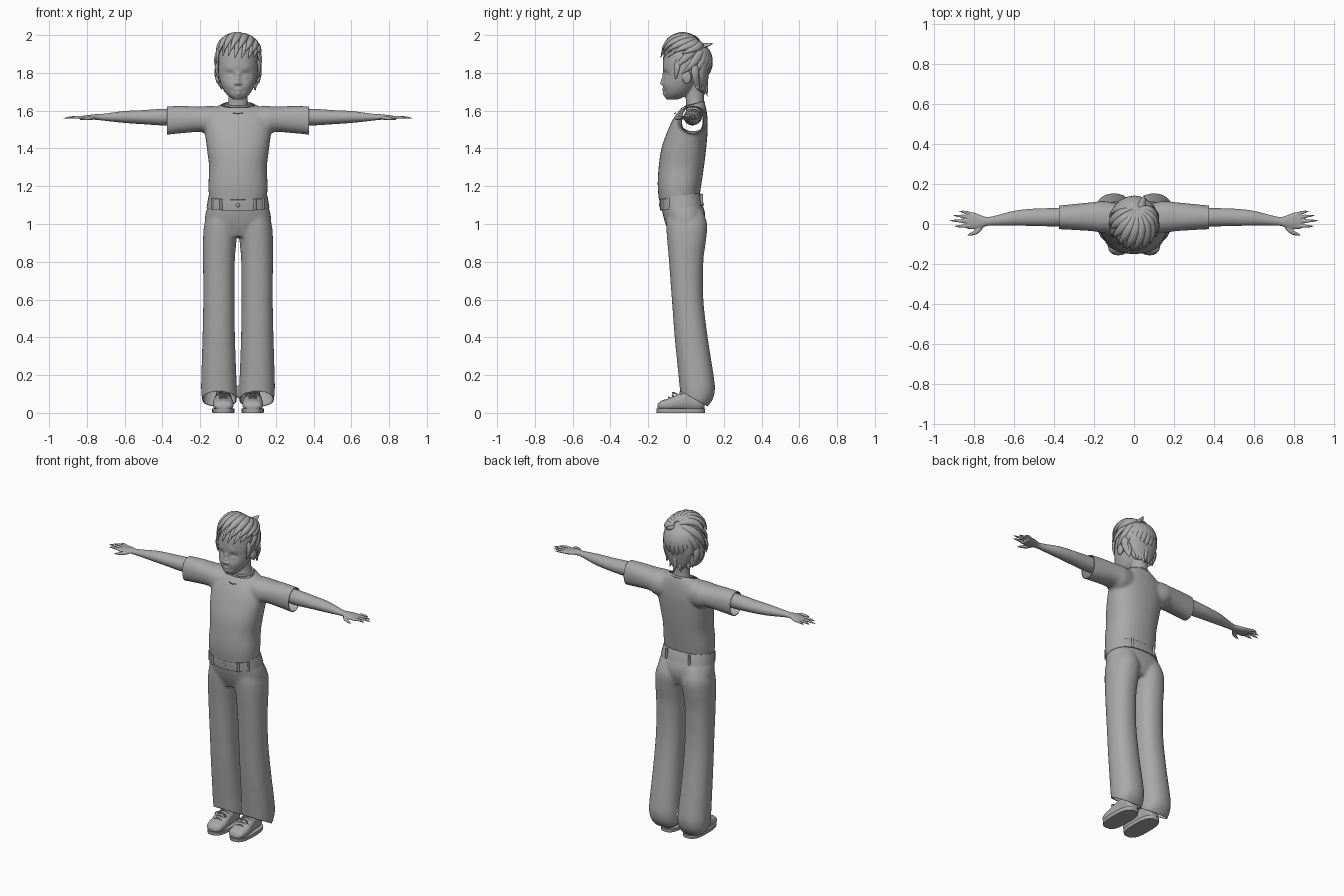
import bpy, bmesh, math, random
from mathutils import Vector, Matrix

random.seed(4)
if "Cube" in bpy.data.objects:
    bpy.data.objects.remove(bpy.data.objects["Cube"], do_unlink=True)

grey = bpy.data.materials.new("plain grey")
grey.use_nodes = True
COLOUR = (.4, .4, .4, 1)
grey.diffuse_color = COLOUR
grey.node_tree.nodes["Principled BSDF"].inputs["Base Color"].default_value = COLOUR

SIDES = (1, -1)
AXES = {"X": (0, 1, 2), "Y": (1, 0, 2), "Z": (2, 0, 1)}


def spline(rows, steps=5):
    """Catmull-Rom interpolation of equal-length rows."""
    rows = [Vector(r) for r in rows]
    out = []
    for i in range(len(rows) - 1):
        a, b, c, d = (rows[min(max(k, 0), len(rows) - 1)] for k in range(i - 1, i + 3))
        for s in range(steps):
            t = s / steps
            out.append(b + (c - a) * t / 2 + (a * 2 - b * 5 + c * 4 - d) * t * t / 2
                       + (b * 3 - a - c * 3 + d) * t ** 3 / 2)
    return out + [rows[-1]]


def skin(bm, rings):
    """Join rings of points into a capped tube."""
    rings = [[bm.verts.new(p) for p in ring] for ring in rings]
    n = len(rings[0])
    for lo, hi in zip(rings, rings[1:]):
        for i in range(n):
            bm.faces.new((lo[i], lo[(i + 1) % n], hi[(i + 1) % n], hi[i]))
    bm.faces.new(rings[0][::-1])
    bm.faces.new(rings[-1])


def loft(bm, axis, rows, side=1, power=2.0, tilt=0, n=32):
    """Rounded sections; a row is (position, min, max, min, max) along the axes."""
    main, u, v = AXES[axis]
    rings = []
    for t, a, b, c, d in spline(rows):
        ring = []
        for i in range(n):
            ang = math.tau * i / n
            cu, sv = math.cos(ang), math.sin(ang)
            p = Vector()
            p[u] = (a + b) / 2 + (b - a) / 2 * math.copysign(abs(cu) ** (2 / power), cu)
            p[v] = (c + d) / 2 + (d - c) / 2 * math.copysign(abs(sv) ** (2 / power), sv)
            p[main] = t + tilt * (p[v] - (c + d) / 2)
            p.x *= side
            ring.append(p)
        rings.append(ring)
    skin(bm, rings)


def even(rows):
    """Expand (z, half width, front, back) to full loft rows."""
    return [(z, -w, w, f, b) for z, w, f, b in rows]


def strand(bm, points, width, thick, out, taper=True, n=10):
    """A flattened tube along a path; out(p) gives the surface direction."""
    path = spline(points, 4)
    rings = []
    for i, p in enumerate(path):
        t = i / (len(path) - 1)
        along = (path[min(i + 1, len(path) - 1)] - path[max(i - 1, 0)]).normalized()
        across = along.cross(out(p)).normalized()
        up = across.cross(along)
        k = max(.06, (1 - t ** 3) * (.5 + .5 * min(1, 3 * t))) if taper else 1
        rings.append([p + across * width * k * math.cos(math.tau * j / n)
                      + up * thick * k * math.sin(math.tau * j / n) for j in range(n)])
    skin(bm, rings)


def ball(bm, centre, radii):
    bmesh.ops.create_uvsphere(bm, u_segments=24, v_segments=16, radius=1,
                              matrix=Matrix.Translation(centre) @ Matrix.Diagonal((*radii, 1)))


def finish(name, bm, voxel=0, cuts=(), smooth=4, shell=0, sculpt=None, angle=60):
    """Make the object; optionally fuse its pieces, trim hems and thicken the cloth."""
    bmesh.ops.recalc_face_normals(bm, faces=bm.faces)
    mesh = bpy.data.meshes.new(name)
    bm.to_mesh(mesh)
    bm.free()
    obj = bpy.data.objects.new(name, mesh)
    bpy.context.collection.objects.link(obj)
    if voxel:
        mod = obj.modifiers.new("fuse", "REMESH")
        mod.mode, mod.voxel_size = "VOXEL", voxel
        mod = obj.modifiers.new("soften", "SMOOTH")
        mod.iterations = smooth
        graph = bpy.context.evaluated_depsgraph_get()
        mesh = bpy.data.meshes.new_from_object(obj.evaluated_get(graph))
        obj.modifiers.clear()
        bm = bmesh.new()
        bm.from_mesh(mesh)
        for co, normal in cuts:
            bmesh.ops.bisect_plane(bm, geom=bm.verts[:] + bm.edges[:] + bm.faces[:],
                                   plane_co=co, plane_no=normal, clear_outer=True)
        for v in bm.verts if sculpt else ():
            sculpt(v.co)
        bm.to_mesh(mesh)
        bm.free()
        obj.data = mesh
    if shell:
        mod = obj.modifiers.new("cloth thickness", "SOLIDIFY")
        mod.thickness = shell
    obj.data.materials.clear()
    obj.data.materials.append(grey)
    bpy.ops.object.select_all(action="DESELECT")
    obj.select_set(True)
    bpy.context.view_layer.objects.active = obj
    bpy.ops.object.shade_smooth_by_angle(angle=math.radians(angle))
    return obj


# Shirt: torso and sleeves fused, open at hem, cuffs and neck
bm = bmesh.new()
loft(bm, "Z", even([(1.1, .15, -.14, .065), (1.2, .157, -.15, .08), (1.3, .153, -.145, .095),
                    (1.4, .165, -.13, .107), (1.5, .175, -.095, .115), (1.57, .16, -.06, .113),
                    (1.62, .11, -.02, .105), (1.65, .06, .0, .095)]), power=2.3)
for s in SIDES:
    loft(bm, "X", [(.06, -.04, .1, 1.47, 1.62), (.15, -.045, .115, 1.47, 1.625),
                   (.2, -.037, .11, 1.487, 1.622), (.3, -.03, .1, 1.48, 1.625),
                   (.4, -.025, .09, 1.47, 1.622)], s, power=2.2)
finish("shirt", bm, .009, [((s * .375, 0, 0), (s, 0, 0)) for s in SIDES]
       + [((0, -.03, 1.145), (0, .15, -1)), ((0, .04, 1.635), (0, -.3, 1))], smooth=6, shell=.004)

# Collar band and small neckline seam
bm = bmesh.new()
ring = [Vector((.062 * math.sin(a), .045 - .05 * math.cos(a), 1.632 - .012 * math.cos(a)))
        for a in (math.tau * i / 16 for i in range(17))]
strand(bm, ring, .006, .006, lambda p: Vector((p.x, p.y - .045, 0)), taper=False)
strand(bm, [(-.025, -.056, 1.588), (0, -.06, 1.585), (.025, -.056, 1.588)], .002, .004,
       lambda p: Vector((0, -1, 0)), taper=False)
finish("collar", bm)

# Trousers: hips and two flared legs with slanted hems
bm = bmesh.new()
loft(bm, "Z", even([(.94, .12, -.08, .08), (1, .172, -.105, .1), (1.05, .173, -.12, .1),
                    (1.1, .16, -.13, .085), (1.15, .152, -.135, .07)]), tilt=.1, power=2.3)
for s in SIDES:
    loft(bm, "Z", [(.0, .02, .17, -.01, .08), (.06, .008, .188, -.025, .135),
                   (.12, .006, .195, -.032, .153), (.2, .009, .194, -.04, .146),
                   (.4, .016, .188, -.06, .115), (.6, .019, .184, -.075, .092),
                   (.8, .017, .185, -.09, .092), (.92, .007, .185, -.1, .107),
                   (1, .0, .178, -.105, .112), (1.07, .02, .15, -.1, .09)], s, power=2.2)
finish("trousers", bm, .009, [((0, .04, .075), (0, -.5, -.9))], smooth=6, shell=.004)

# Waistband with loops and a front button
bm = bmesh.new()
loft(bm, "Z", even([(1.085, .166, -.136, .095), (1.12, .161, -.139, .086),
                    (1.15, .156, -.14, .076)]), tilt=.12, power=2.3)
finish("waistband", bm, angle=50)
bm = bmesh.new()
for s in SIDES:
    for x, y in ((.09, -.125), (.135, -.09), (.08, .082)):
        z = 1.115 + .12 * (y + .03)
        strand(bm, [(s * x, y, z - .03), (s * x, y, z + .03)], .007, .008,
               lambda p: Vector((p.x, p.y * 2, 0)), taper=False)
ball(bm, (0, -.138, 1.1), (.01, .006, .01))
finish("belt_loops", bm)

# Bare arms with fingers
for s, label in zip(SIDES, ("left", "right")):
    bm = bmesh.new()
    loft(bm, "X", [(.3, -.01, .085, 1.525, 1.61), (.4, -.012, .08, 1.522, 1.61),
                   (.5, -.01, .077, 1.528, 1.603), (.6, -.008, .066, 1.535, 1.598),
                   (.72, -.008, .036, 1.548, 1.583), (.76, -.018, .042, 1.552, 1.581),
                   (.8, -.026, .058, 1.55, 1.576), (.835, -.024, .06, 1.55, 1.571)], s)
    tips = ((.878, .065), (.91, .043), (.93, .017), (.905, -.012))
    for i, (x, y) in enumerate(tips):
        strand(bm, [(s * .81, .048 - .02 * i, 1.563), (s * (.81 + x) / 2, y * .9, 1.565),
                    (s * x, y, 1.559)], .0095, .009, lambda p: Vector((0, 0, 1)))
    strand(bm, [(s * .755, -.005, 1.563), (s * .79, -.04, 1.56), (s * .837, -.057, 1.552)],
           .014, .011, lambda p: Vector((0, 0, 1)))
    finish(label + "_arm", bm, .004, smooth=3)

# Shoes: flat sole, rounded upper, laces, and the ankle above
for s, label in zip(SIDES, ("left", "right")):
    bm = bmesh.new()
    loft(bm, "Z", [(0, .02, .136, -.155, .1), (.022, .018, .138, -.157, .102)], s, power=2.8)
    finish(label + "_sole", bm, angle=40)
    bm = bmesh.new()
    loft(bm, "Y", [(-.152, .055, .1, .02, .04), (-.135, .03, .125, .015, .062),
                   (-.09, .023, .133, .01, .078), (-.04, .028, .13, .01, .1),
                   (.02, .033, .122, .01, .12), (.07, .037, .118, .01, .11),
                   (.097, .05, .1, .02, .09)], s, power=2.4)
    loft(bm, "Z", [(.06, .04, .115, .0, .085), (.25, .045, .12, .0, .09)], s)
    finish(label + "_shoe", bm, .005)
    bm = bmesh.new()
    for k in range(4):
        y, z = -.085 + .02 * k, .081 + .009 * k
        strand(bm, [(s * .045, y, z - .012), (s * .078, y - .006, z + .002),
                    (s * .111, y, z - .012)], .005, .004, lambda p: Vector((0, 0, 1)), taper=False)
    for dx in SIDES:
        strand(bm, [(s * .078, -.05, .1), (s * .078 + dx * .025, -.07, .108),
                    (s * .078 + dx * .04, -.065, .085)], .006, .004, lambda p: Vector((0, 0, 1)))
    finish(label + "_laces", bm)

# Head and neck, with features pressed in and out: (x, z, radius, depth)
PRESSES = [(.043, 1.787, .024, .013), (.043, 1.78, .014, -.009), (.045, 1.82, .02, -.004),
           (.055, 1.735, .03, -.004), (.013, 1.743, .008, -.008), (.03, 1.703, .012, .003)]
PRESSES += [(-x, z, r, d) for x, z, r, d in PRESSES]
PRESSES += [(0, 1.79, .012, -.006), (0, 1.766, .011, -.01), (0, 1.747, .011, -.015),
            (0, 1.709, .013, -.006), (0, 1.7, .006, .006), (0, 1.691, .012, -.006),
            (0, 1.67, .02, -.004)]


def press(co):
    if co.y < -.04 and co.z > 1.64:
        co.y += sum(d * math.exp(-((co.x - x) ** 2 + (co.z - z) ** 2) / r ** 2)
                    for x, z, r, d in PRESSES)


bm = bmesh.new()
loft(bm, "Z", even([(1.58, .07, .0, .1), (1.64, .053, .0, .095), (1.7, .05, -.005, .095),
                    (1.78, .06, -.01, .1)]))
loft(bm, "Z", even([(1.66, .025, -.1, -.04), (1.69, .063, -.116, .02), (1.74, .09, -.121, .06),
                    (1.8, .104, -.121, .09), (1.86, .106, -.122, .1), (1.92, .095, -.11, .1),
                    (1.965, .05, -.06, .06)]))
for s in SIDES:
    ball(bm, (s * .107, .005, 1.775), (.012, .024, .034))
finish("head", bm, .004, sculpt=press)

# Hair: a cap with swept locks fanning from the crown
CENTRE, RADII = Vector((0, -.005, 1.85)), Vector((.117, .132, .135))
crown = Vector((.1, .6, .8)).normalized()


def outward(p):
    return p - CENTRE


def lock(bm, azimuth, low, width, thick, lift, swirl, start=0):
    target = Vector((math.sin(azimuth), -math.cos(azimuth), low)).normalized()
    points = []
    for i in range(6):
        t = start + (1 - start) * i / 5
        d = crown.slerp(target, t)
        d = (d + crown.cross(target) * swirl * math.sin(math.pi * t)).normalized()
        points.append(CENTRE + d * RADII * (1 + lift * math.sin(math.pi * t * .8)))
    strand(bm, points, width, thick, outward)


bm = bmesh.new()
ball(bm, (0, .025, 1.855), (.113, .103, .125))
loft(bm, "Z", even([(1.7, .04, .06, .098), (1.75, .075, .04, .112), (1.82, .1, .03, .125),
                    (1.88, .1, .02, .125)]))
finish("hair_cap", bm)
bm = bmesh.new()
COUNT = 20
for i in range(COUNT):
    a = math.tau * (i + .5) / COUNT
    front = math.cos(a)
    low = .25 if front > .6 else -.5 + .75 * max(front, -.2)
    lock(bm, a, low + random.uniform(-.08, .08), .026, .014, .03, .15)
for i in range(9):
    a = (i - 4) * .36
    lock(bm, a, .55 - .12 * abs(a), .027, .02, .12, .2, start=.1)
finish("hair_locks", bm)

# Loose tips at the nape, temples and crown
bm = bmesh.new()
for i in range(9):
    x = (i - 4) * .02
    y = .112 - abs(x) * .6
    strand(bm, [(x * 1.1, y, 1.8), (x * 1.1, y - .004, 1.74),
                (x + .012 * (-1) ** i, y, 1.675 + abs(x) * .4)], .016, .01, outward)
for s in SIDES:
    strand(bm, [(s * .105, -.04, 1.87), (s * .113, -.05, 1.82), (s * .102, -.055, 1.765)],
           .018, .009, outward)
    strand(bm, [(s * .1, .05, 1.86), (s * .112, .05, 1.79), (s * .085, .06, 1.71)],
           .024, .012, outward)
strand(bm, [(.03, .05, 1.95), (.04, .1, 1.945), (.05, .142, 1.957)], .022, .014, outward)
finish("hair_tips", bm)
